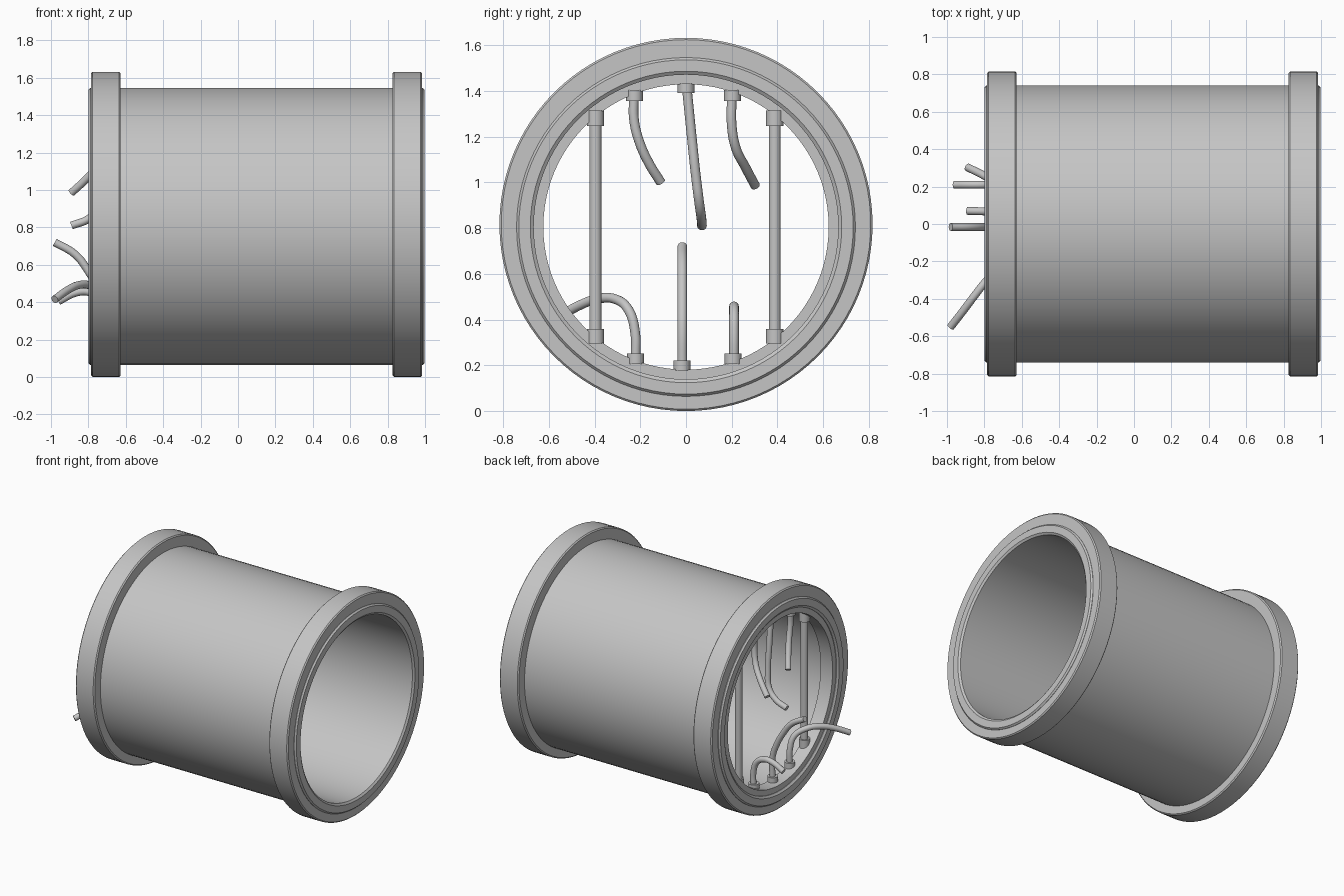
import bpy, bmesh, math
from mathutils import Vector

cube = bpy.data.objects.get("Cube")
if cube:
    bpy.data.objects.remove(cube, do_unlink=True)

FLANGE_Z = 0.816    # axis height of the flanges
TUBE_Z = 0.805      # axis height of the tube, sitting a little lower
X0, X1 = -0.80, 0.998   # tube ends
PX = -0.71          # plane of the fittings

grey = bpy.data.materials.new("plain_grey")
grey.use_nodes = True
grey.diffuse_color = (0.56, 0.56, 0.56, 1)
grey.node_tree.nodes["Principled BSDF"].inputs["Base Color"].default_value = (0.56, 0.56, 0.56, 1)


def finish(obj):
    obj.data.materials.clear()
    obj.data.materials.append(grey)
    bpy.ops.object.select_all(action='DESELECT')
    obj.select_set(True)
    bpy.context.view_layer.objects.active = obj
    bpy.ops.object.shade_smooth_by_angle(angle=math.radians(35))


def lathe(name, profile, cz, steps=96):
    """Revolve a closed (x, radius) profile around an axis along x."""
    bm = bmesh.new()
    rings = []
    for i in range(steps):
        a = math.tau * i / steps
        rings.append([bm.verts.new((x, r * math.cos(a), cz + r * math.sin(a))) for x, r in profile])
    n = len(profile)
    for i in range(steps):
        p, q = rings[i], rings[(i + 1) % steps]
        for j in range(n):
            k = (j + 1) % n
            bm.faces.new((p[j], p[k], q[k], q[j]))
    bmesh.ops.recalc_face_normals(bm, faces=bm.faces)
    me = bpy.data.meshes.new(name)
    bm.to_mesh(me)
    bm.free()
    obj = bpy.data.objects.new(name, me)
    bpy.context.collection.objects.link(obj)
    finish(obj)


def rod(name, y, z0, z1, radius):
    """Upright cylinder in the plane of the fittings."""
    bpy.ops.mesh.primitive_cylinder_add(vertices=24, radius=radius, depth=z1 - z0,
                                        location=(PX, y, (z0 + z1) / 2))
    obj = bpy.context.object
    obj.name = name
    finish(obj)


def pipe(name, points, radius=0.021):
    """Bent round pipe through the given points."""
    cu = bpy.data.curves.new(name, 'CURVE')
    cu.dimensions = '3D'
    cu.bevel_depth = radius
    cu.bevel_resolution = 6
    cu.resolution_u = 5
    cu.use_fill_caps = True
    sp = cu.splines.new('BEZIER')
    sp.bezier_points.add(len(points) - 1)
    for bp, co in zip(sp.bezier_points, points):
        bp.co = Vector(co)
        bp.handle_left_type = bp.handle_right_type = 'AUTO'
    obj = bpy.data.objects.new(name, cu)
    bpy.context.collection.objects.link(obj)
    bpy.ops.object.select_all(action='DESELECT')
    obj.select_set(True)
    bpy.context.view_layer.objects.active = obj
    bpy.ops.object.convert(target='MESH')
    finish(bpy.context.object)


# Main tube: wide bore, chamfered lips, and a narrower ring inside the left end
lip = [(0.011, 0.666), (0.0, 0.681), (0.0, 0.731), (0.011, 0.741)]
right_end = [(X1 - d, r) for d, r in lip]
left_end = [(X0 + d, r) for d, r in reversed(lip)]
ring = [(X0 + 0.015, 0.666), (X0 + 0.015, 0.624), (-0.685, 0.624), (-0.685, 0.666)]
lathe("tube", right_end + left_end + ring, TUBE_Z)

# Collars around both ends
for name, a, b in (("right_flange", 0.827, 0.985), ("left_flange", -0.785, -0.628)):
    c = 0.008
    lathe(name, [(a, 0.725), (a, 0.816 - c), (a + c, 0.816),
                 (b - c, 0.816), (b, 0.816 - c), (b, 0.725)], FLANGE_Z)

# Two upright bars with sockets
for side, y in (("front", -0.396), ("back", 0.388)):
    rod(side + "_bar", y, 0.32, 1.29, 0.026)
    rod(side + "_bar_lower_socket", y, 0.295, 0.358, 0.038)
    rod(side + "_bar_upper_socket", y, 1.247, 1.315, 0.038)

# Pipe sockets along the wall
for label, y, z0, z1 in (("front", -0.225, 1.357, 1.405), ("middle", 0.0, 1.39, 1.432),
                         ("back", 0.203, 1.357, 1.405)):
    rod(label + "_upper_socket", y, z0, z1, 0.037)
for label, y, z0, z1 in (("front", -0.22, 0.205, 0.252), ("middle", -0.018, 0.178, 0.22),
                         ("back", 0.206, 0.205, 0.252)):
    rod(label + "_lower_socket", y, z0, z1, 0.037)

# Hanging pipes
pipe("upper_front_pipe", [(PX, -0.228, 1.37), (PX, -0.228, 1.28), (-0.715, -0.205, 1.18),
                          (-0.74, -0.16, 1.08), (-0.775, -0.11, 1.0)])
pipe("upper_middle_pipe", [(PX, 0.005, 1.40), (PX, 0.025, 1.2), (-0.712, 0.043, 1.03),
                           (-0.735, 0.058, 0.91), (-0.80, 0.067, 0.845), (-0.89, 0.07, 0.81)])
pipe("upper_back_pipe", [(PX, 0.2, 1.37), (PX, 0.2, 1.25), (-0.735, 0.218, 1.15),
                         (-0.80, 0.258, 1.07), (-0.89, 0.303, 0.985)])

# Rising pipes
pipe("lower_front_pipe", [(PX, -0.22, 0.24), (PX, -0.222, 0.34), (-0.73, -0.25, 0.44),
                          (-0.79, -0.305, 0.488), (-0.85, -0.38, 0.492),
                          (-0.91, -0.46, 0.465), (-0.98, -0.55, 0.415)])
lower_y = -0.016
pipe("lower_middle_pipe", [(PX, lower_y, 0.20), (PX, lower_y, 0.36), (-0.745, lower_y, 0.465),
                           (-0.80, lower_y, 0.565), (-0.87, lower_y, 0.655), (-0.98, lower_y, 0.72)])
lower_y = 0.21
pipe("lower_back_pipe", [(PX, lower_y, 0.22), (PX, lower_y, 0.34), (-0.74, lower_y, 0.42),
                         (-0.80, lower_y, 0.455), (-0.87, lower_y, 0.45), (-0.96, lower_y, 0.405)])
